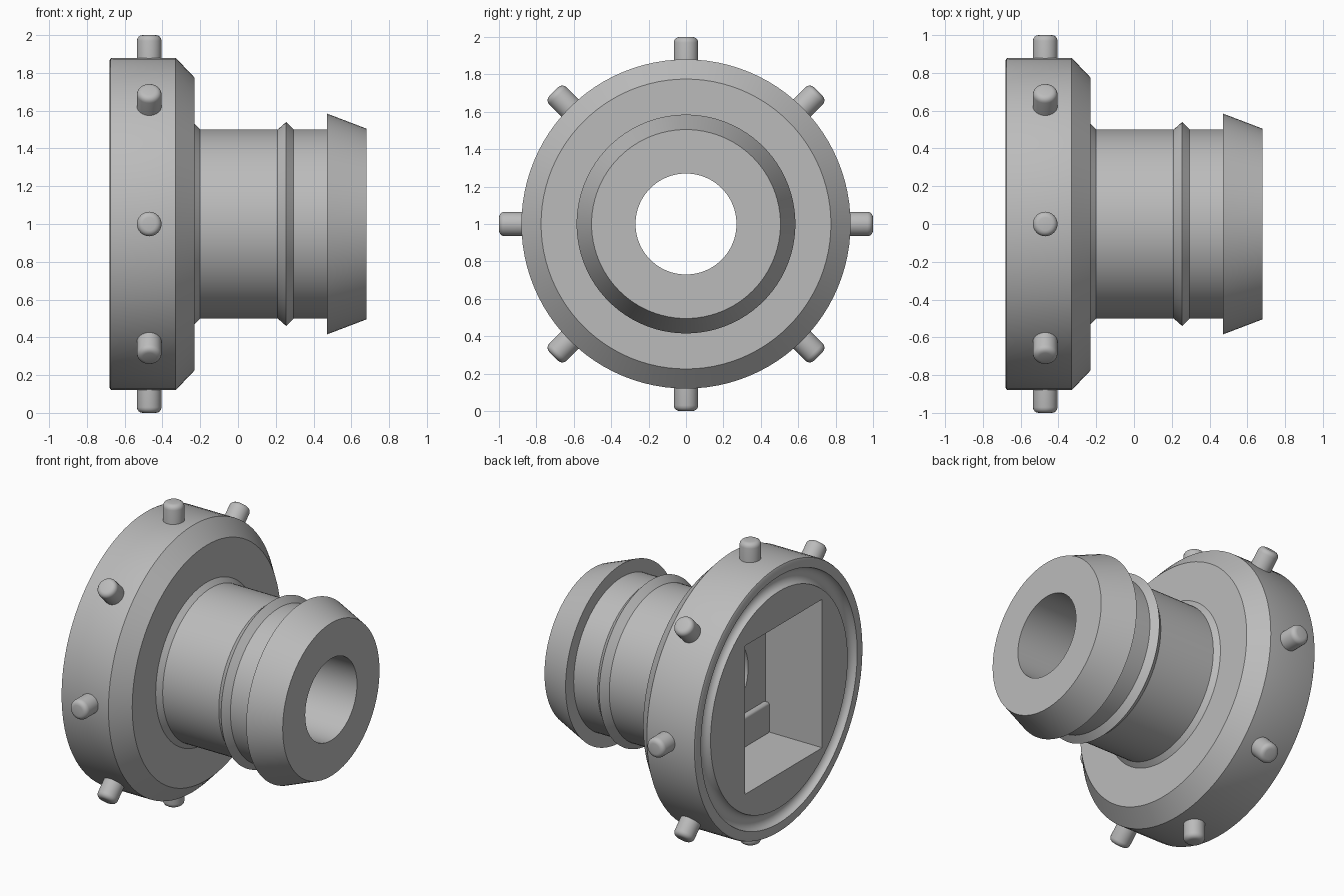
import bpy, bmesh, math
from mathutils import Matrix, Vector

cube = bpy.data.objects.get("Cube")
if cube:
    bpy.data.objects.remove(cube, do_unlink=True)

grey = bpy.data.materials.new("plain_grey")
grey.use_nodes = True
colour = (0.5, 0.5, 0.5, 1)
grey.diffuse_color = colour
grey.node_tree.nodes["Principled BSDF"].inputs["Base Color"].default_value = colour

AXIS = Vector((0, 0, 1))  # centre of the horizontal turning axis


def make_object(name, bm):
    bmesh.ops.recalc_face_normals(bm, faces=bm.faces)
    mesh = bpy.data.meshes.new(name)
    bm.to_mesh(mesh)
    bm.free()
    obj = bpy.data.objects.new(name, mesh)
    bpy.context.collection.objects.link(obj)
    mesh.materials.append(grey)
    return obj


def smooth(obj, angle=28):
    bpy.ops.object.select_all(action="DESELECT")
    obj.select_set(True)
    bpy.context.view_layer.objects.active = obj
    bpy.ops.object.shade_smooth_by_angle(angle=math.radians(angle))


def turned(name, profile, steps=96):
    """Revolve a closed (x, radius) outline around the x axis."""
    bm = bmesh.new()
    verts = [bm.verts.new(AXIS + Vector((x, 0, r))) for x, r in profile]
    edges = [bm.edges.new((v, verts[i - 1])) for i, v in enumerate(verts)]
    bmesh.ops.spin(bm, geom=verts + edges, cent=AXIS, axis=(1, 0, 0),
                   angle=math.tau, steps=steps)
    bmesh.ops.remove_doubles(bm, verts=bm.verts, dist=0.0005)
    return make_object(name, bm)


def box(name, low, high):
    bm = bmesh.new()
    low, high = Vector(low), Vector(high)
    bmesh.ops.create_cube(bm, size=1, matrix=Matrix.Translation((low + high) / 2)
                          @ Matrix.Diagonal((high - low).to_4d()))
    return make_object(name, bm)


# Flanged body with rounded seal groove, hose ridge and barb
groove = [(-0.68 + 0.045 * math.sin(a), 0.765 + 0.05 * math.cos(a))
          for a in (math.pi * (1 - i / 8) for i in range(9))]
outline = [(-0.68, 0.27)] + groove + [
    (-0.68, 0.865), (-0.675, 0.876), (-0.665, 0.88),
    (-0.33, 0.88), (-0.23, 0.775),
    (-0.23, 0.53), (-0.20, 0.5),
    (0.21, 0.5), (0.255, 0.54), (0.295, 0.5),
    (0.47, 0.5), (0.47, 0.585), (0.68, 0.505), (0.68, 0.27)]
body = turned("flanged_body", outline)

# Rectangular pocket in the flange
cutter = box("pocket_cutter", (-0.8, -0.45, 0.51), (-0.265, 0.355, 1.49))
cutter.hide_render = True
cut = body.modifiers.new("pocket", "BOOLEAN")
cut.operation = "DIFFERENCE"
cut.solver = "EXACT"
cut.object = cutter
bpy.context.view_layer.objects.active = body
bpy.ops.object.modifier_apply(modifier=cut.name)
bpy.data.objects.remove(cutter, do_unlink=True)
smooth(body)

# Low ledge at the bottom of the pocket
ledge = box("pocket_ledge", (-0.3, -0.452, 0.505), (-0.25, 0.357, 0.71))
bevel = ledge.modifiers.new("rounding", "BEVEL")
bevel.width = 0.015
bevel.segments = 3
smooth(ledge)

# Eight rounded grip pins around the flange
for i in range(8):
    bm = bmesh.new()
    bmesh.ops.create_cone(bm, cap_ends=True, segments=32, radius1=0.065,
                          radius2=0.065, depth=0.17,
                          matrix=Matrix.Translation((-0.47, 0, 0.915)))
    rim = [e for e in bm.edges if all(v.co.z > 0.95 for v in e.verts)]
    bmesh.ops.bevel(bm, geom=rim, offset=0.03, segments=4, profile=0.5,
                    affect="EDGES")
    bm.transform(Matrix.Translation(AXIS)
                 @ Matrix.Rotation(i * math.tau / 8, 4, "X"))
    smooth(make_object(f"grip_pin_{i + 1}", bm))
